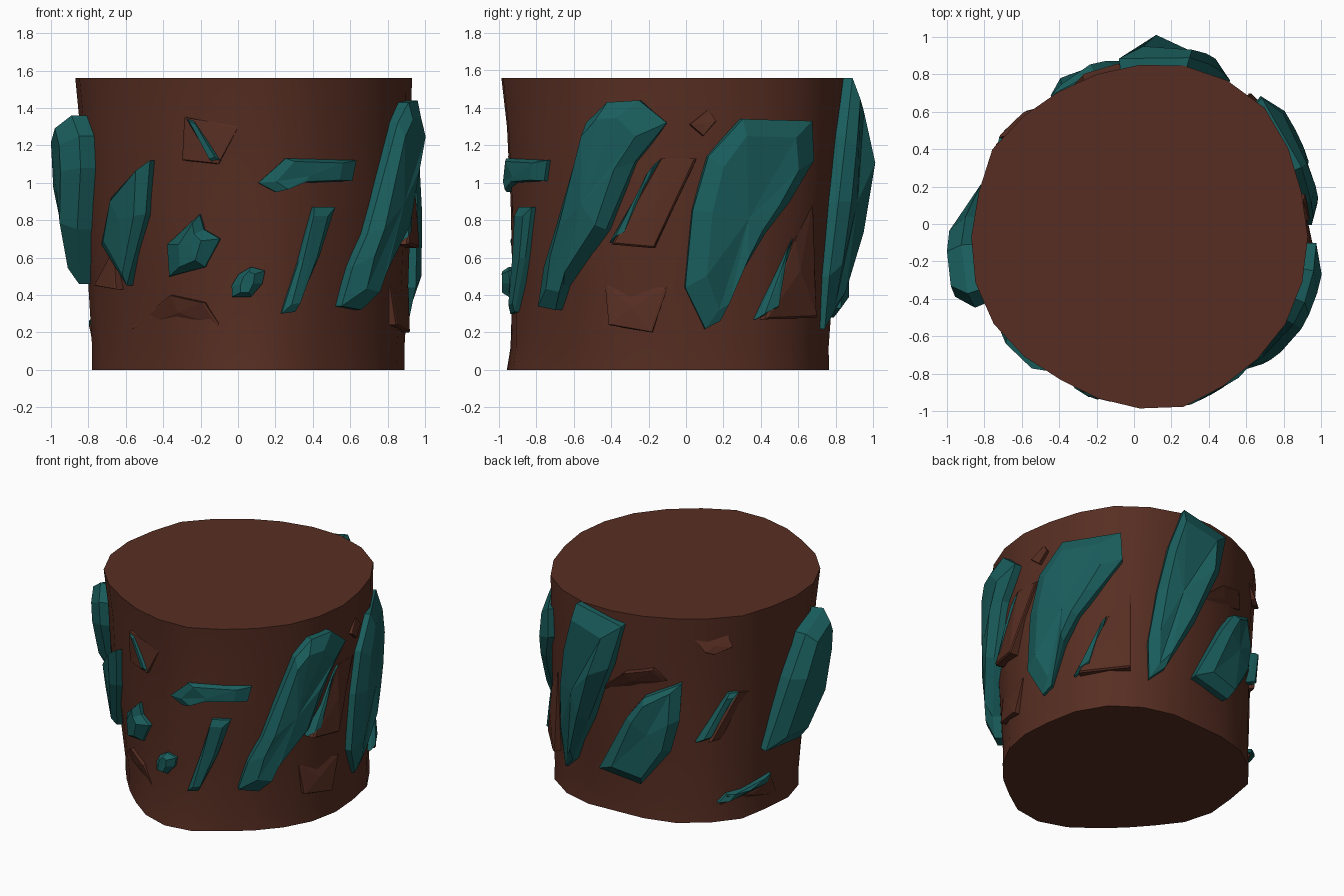
import bpy, bmesh, math
from mathutils import Vector

if "Cube" in bpy.data.objects:
    bpy.data.objects.remove(bpy.data.objects["Cube"])

def material(name, rgb):
    m = bpy.data.materials.new(name)
    m.diffuse_color = (*rgb, 1)
    m.use_nodes = True
    m.node_tree.nodes["Principled BSDF"].inputs["Base Color"].default_value = m.diffuse_color
    return m

BROWN = material("bark_brown", (0.095, 0.027, 0.016))
TEAL = material("crystal_teal", (0.010, 0.110, 0.108))

# trunk rings: z, centre x, centre y, radius x, radius y
RINGS = [(0, .055, -.105, .835, .865), (.12, .055, -.095, .835, .855),
         (.45, .055, -.075, .855, .865), (.9, .05, -.06, .875, .89),
         (1.3, .04, -.06, .885, .91), (1.56, .03, -.07, .90, .93)]
# outline wobble every 15 degrees, and the extra change towards the foot
WOBBLE = [1.0, .995, 1.02, 1.05, 1.04, 1.02, .99, .97, .965, .98, 1.01, .99,
          1.0, 1.01, 1.0, .97, .945, .96, .985, 1.01, .99, .99, 1.0, 1.0]
FOOT = [0, .02, .05, .05, .04, .02, 0, .04, .08, .08, .06, .02,
        0, -.05, -.11, -.10, -.06, -.02, 0, -.03, -.06, -.06, -.05, -.02]

def surface(deg, z, h=0):
    """Point on the trunk at an angle and height, pushed out by h."""
    zc = min(max(z, 0), 1.56)
    for a, b in zip(RINGS, RINGS[1:]):
        if zc <= b[0]:
            k = (zc - a[0]) / (b[0] - a[0])
            _, cx, cy, rx, ry = [p + (q - p) * k for p, q in zip(a, b)]
            break
    s = (deg % 360) / 15
    i = int(s) % 24
    low = max(0, 1 - zc / .9)
    f, g = [WOBBLE[j % 24] + FOOT[j % 24] * low for j in (i, i + 1)]
    f += (g - f) * (s - int(s))
    t = math.radians(deg)
    return Vector((cx + (rx * f + h) * math.cos(t), cy + (ry * f + h) * math.sin(t), z))

def to_angle(view, a, z):
    """Turn a front (x) or right (y) coordinate into an angle on the trunk."""
    if view == "A":
        return a
    start, axis = (180, 0) if view == "F" else (-90, 1)
    return min((start + i * .5 for i in range(361)),
               key=lambda d: abs(surface(d, z)[axis] - a))

def make(name, bm, mat):
    bmesh.ops.recalc_face_normals(bm, faces=bm.faces)
    me = bpy.data.meshes.new(name)
    bm.to_mesh(me)
    bm.free()
    me.materials.append(mat)
    ob = bpy.data.objects.new(name, me)
    bpy.context.collection.objects.link(ob)
    return ob

def loft(bm, rings):
    for lo, hi in zip(rings, rings[1:]):
        for i in range(len(lo)):
            j = (i + 1) % len(lo)
            bm.faces.new((lo[i], lo[j], hi[j], hi[i]))

def shard(name, view, pts, h, mat=TEAL, keep=.66, rim=.5):
    """Faceted chunk: buried base, rim at the outline, inset crown, centre peak."""
    pts = [(to_angle(view, p[0], p[1]), p[1], p[2] if len(p) > 2 else 1) for p in pts]
    n = len(pts)
    ca, cz, cf = [sum(p[k] for p in pts) / n for k in range(3)]
    bm = bmesh.new()
    base = [bm.verts.new(surface(a, z, -.06)) for a, z, f in pts]
    edge = [bm.verts.new(surface(a, z, h * f * rim)) for a, z, f in pts]
    crown = [bm.verts.new(surface(ca + (a - ca) * keep, cz + (z - cz) * (1 + keep) / 2, h * f))
             for a, z, f in pts]
    loft(bm, [base, edge, crown])
    bm.faces.new(base)
    peak = bm.verts.new(surface(ca, cz, h * cf))
    for i in range(n):
        bm.faces.new((crown[i], crown[(i + 1) % n], peak))
    return make(name, bm, mat)

def chip(name, view, pts, h):
    """Bark flake: sharp edged plate that sinks into the trunk."""
    return shard(name, view, pts, h, BROWN, .92, .85)

# trunk
bm = bmesh.new()
rings = [[bm.verts.new(surface(i * 15, z)) for i in range(24)]
         for z in (0, .12, .45, .9, 1.3, 1.56)]
loft(bm, rings)
bm.faces.new(rings[0])
bm.faces.new(rings[-1])
trunk = make("trunk", bm, BROWN)
bpy.context.view_layer.objects.active = trunk
trunk.select_set(True)
bpy.ops.object.shade_smooth_by_angle(angle=math.radians(40))

# front crystals
shard("front_left_crystal", "F", [(-.70, .67), (-.65, .92), (-.45, 1.12), (-.47, .83), (-.57, .45)], .07)
shard("front_cluster_crystal", "F", [(-.36, .5), (-.37, .67), (-.2, .83), (-.18, .75), (-.09, .7), (-.17, .55)], .07, keep=.4, rim=.3)
shard("front_bar_crystal", "F", [(.11, 1.0), (.25, 1.13), (.62, 1.12), (.6, 1.01), (.35, 1.0), (.2, .95)], .035)
shard("front_slim_crystal", "F", [(.23, .3), (.3, .31), (.42, .6), (.51, .87), (.4, .87), (.32, .58)], .045)
shard("front_small_crystal", "F", [(-.03, .45), (.0, .51), (.07, .55), (.14, .53), (.13, .46), (.07, .39), (-.03, .39)],
      .055, keep=.4, rim=.3)
shard("front_sliver", "F", [(-.28, 1.35), (-.23, 1.33), (-.09, 1.12), (-.13, 1.11)], .035, keep=.7)

# right crystals
shard("right_long_crystal", "R", [(-.75, .34), (-.66, .32), (-.62, .45), (-.41, .75), (-.26, 1.11), (-.1, 1.32),
      (-.24, 1.44), (-.40, 1.43), (-.51, 1.32), (-.67, .73), (-.72, .55)], .10)
shard("right_big_crystal", "R", [(-.01, .44), (.1, .22, .5), (.18, .26, .5), (.3, .55), (.4, .73), (.53, .9), (.65, 1.12),
      (.65, 1.33, .8), (.29, 1.34, .8), (.11, 1.14), (.03, .85)], .085)
shard("right_thin_sliver", "R", [(-.4, .68), (-.34, .71), (-.13, 1.13, .2), (-.18, 1.08, .3)], .05, keep=.7)
shard("right_low_sliver", "R", [(.36, .27), (.46, .32), (.57, .7, .2), (.52, .6, .4)], .05, keep=.7)

# back and left crystals, placed by angle
shard("back_tall_crystal", "A", [(74, 1.56, .55), (97, 1.48, .6), (92, 1.15), (81, .7, .8), (69, .32, .5),
      (62, .22, .3), (61, .5, .5), (64, .9, .6), (68, 1.25, .6)], .175)
shard("back_low_crystal", "A", [(84, .33), (105, .28), (119, .56), (123, .8), (124, 1.07, .6), (107, .95), (99, .78)], .095)
shard("left_long_crystal", "A", [(162, .48, .7), (184, .46, .7), (196, .75), (203, 1.08), (203, 1.25), (198, 1.36),
      (183, 1.27), (174, .98)], .16)
shard("back_left_sliver", "A", [(130, .62), (135, .64), (149, .98), (145, .98)], .05)
shard("back_left_low_sliver", "A", [(139, .15), (143, .21), (167, .27), (166, .22)], .04)

# bark chips
chip("front_triangle_chip", "F", [(-.28, 1.35), (-.29, 1.12), (-.1, 1.1), (0, 1.3, -.2)], .025)
chip("front_arch_chip", "F", [(-.58, .22, -.2), (-.35, .4), (-.17, .36), (-.1, .24, -.2)], .025)
chip("front_left_chip", "A", [(200, .45), (213, .43), (211, .65, 0)], .05)
chip("right_plate_chip", "R", [(-.38, .67), (-.17, .65), (.06, 1.13, .1), (-.13, 1.13, .1)], .06)
chip("right_low_chip", "R", [(-.43, .45, -.1), (-.1, .44, .1), (-.18, .2), (-.4, .24)], .035)
chip("right_back_chip", "R", [(.4, .27), (.66, .28), (.68, .88, -.1), (.58, .7, .1)], .05)
chip("right_small_chip", "R", [(.02, 1.31), (.12, 1.39, 0), (.16, 1.33), (.09, 1.25)], .02)
chip("back_ridge_chip", "A", [(82, .92, .1), (98, 1.12), (111, 1.17), (117, 1.08, .2), (100, 1.0, -.2)], .045)
chip("back_left_chip", "A", [(136, .62, .8), (142, .63, -.2), (156, .95, -.2), (149, .98, .8)], .045)
chip("back_left_top_chip", "A", [(129, 1.4, -.3), (134, 1.31), (138, 1.29), (146, 1.34), (144, 1.42, -.3)], .03)
chip("left_low_chip", "A", [(140, .12, -.2), (143, .2), (167, .24), (172, .08, -.2)], .03)
